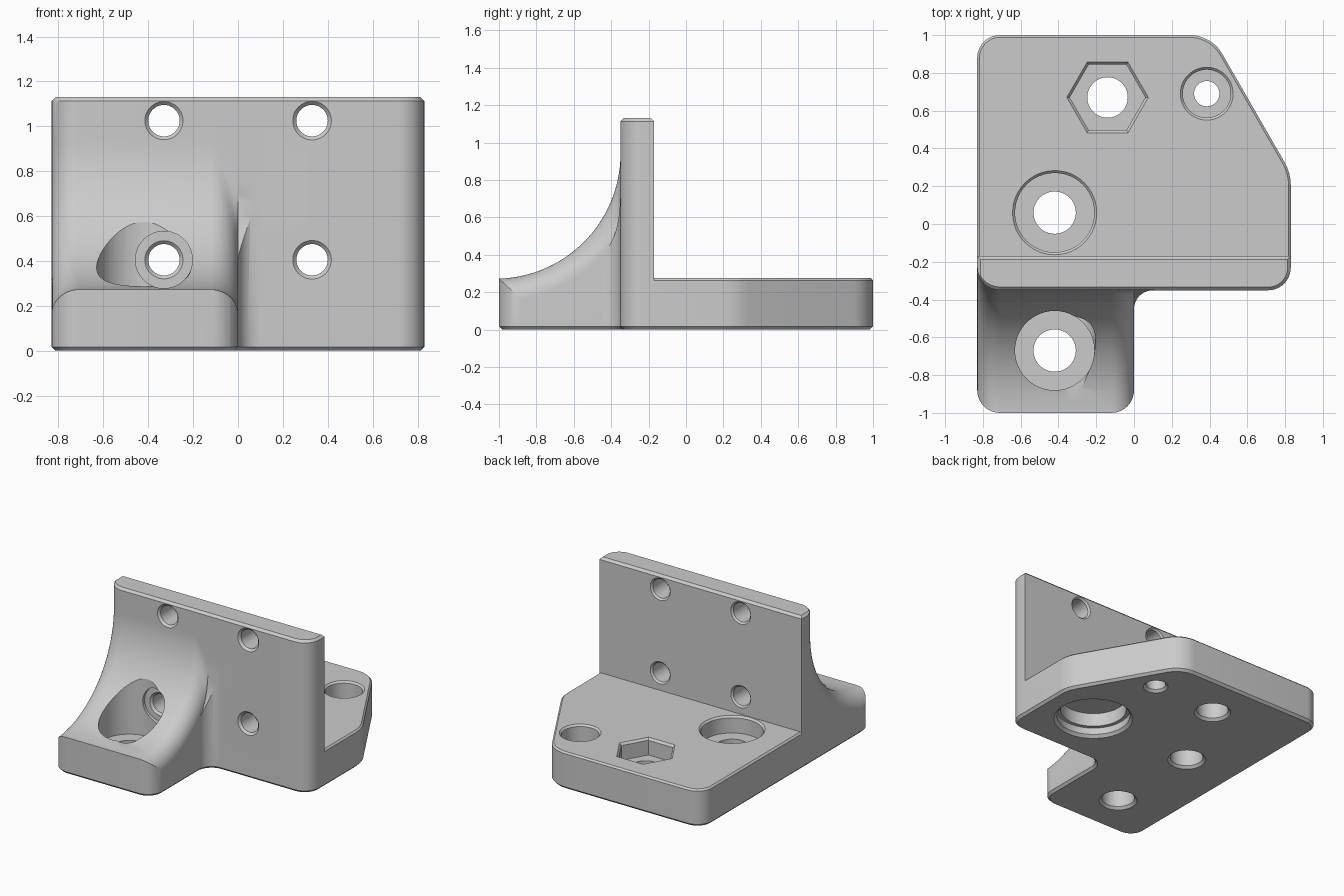
import bpy, bmesh
from math import sin, cos, pi, sqrt
from mathutils import Vector

if "Cube" in bpy.data.objects:
    bpy.data.objects.remove(bpy.data.objects["Cube"])

grey = bpy.data.materials.new("plain grey")
grey.use_nodes = True
grey.diffuse_color = (0.6, 0.6, 0.6, 1)
grey.node_tree.nodes["Principled BSDF"].inputs["Base Color"].default_value = grey.diffuse_color


def loft(name, rings):
    """Solid skinned through rings of equal point count, capped at both ends."""
    bm = bmesh.new()
    loops = [[bm.verts.new(p) for p in ring] for ring in rings]
    n = len(loops[0])
    for a, b in zip(loops, loops[1:]):
        for i in range(n):
            j = (i + 1) % n
            bm.faces.new((a[i], a[j], b[j], b[i]))
    bm.faces.new(loops[0])
    bm.faces.new(loops[-1])
    bmesh.ops.recalc_face_normals(bm, faces=bm.faces)
    mesh = bpy.data.meshes.new(name)
    bm.to_mesh(mesh)
    bm.free()
    mesh.materials.append(grey)
    obj = bpy.data.objects.new(name, mesh)
    bpy.context.collection.objects.link(obj)
    return obj


def cut(target, cutter):
    mod = target.modifiers.new("cut", "BOOLEAN")
    mod.operation = "DIFFERENCE"
    mod.solver = "EXACT"
    mod.object = cutter
    cutter.hide_render = True
    bpy.context.view_layer.objects.active = target
    bpy.ops.object.modifier_apply(modifier=mod.name)
    bpy.data.objects.remove(cutter)


def rounded(corners, steps=10):
    """Outline with an arc of the given radius at every corner."""
    pts = []
    for i, (x, y, r) in enumerate(corners):
        p = Vector((x, y, 0))
        a = (Vector((*corners[i - 1][:2], 0)) - p).normalized()
        b = (Vector((*corners[(i + 1) % len(corners)][:2], 0)) - p).normalized()
        half = a.angle(b) / 2
        t = r * cos(half) / sin(half)
        c = p + (a + b).normalized() * (r / sin(half))
        v0, v1 = (p + a * t - c).normalized(), (p + b * t - c).normalized()
        pts += [c + v0.slerp(v1, k / steps) * r for k in range(steps + 1)]
    return pts


def ring(outline, z, inset):
    out = []
    for i, p in enumerate(outline):
        t = (outline[(i + 1) % len(outline)] - outline[i - 1]).normalized()
        out.append((p.x - t.y * inset, p.y + t.x * inset, z))
    return out


PLATE, TOP, WALL_FRONT, WALL_BACK = 0.275, 1.13, -0.35, -0.17
LEFT, EDGE_R, CH = -0.83, 0.12, 0.017

outline = rounded([
    (LEFT, -1, EDGE_R), (0, -1, EDGE_R), (0, WALL_FRONT - 0.001, 0.1),
    (0.83, WALL_FRONT - 0.001, EDGE_R), (0.83, 0.27, 0.25),
    (0.41, 1, 0.2), (LEFT, 1, EDGE_R)])

# Full-height block with chamfered bottom and top
bracket = loft("mounting_bracket", [ring(outline, z, d) for z, d in
               ((0, CH), (CH, 0), (TOP - CH, 0), (TOP, CH))])

# Clear the space above the rear plate, leaving its chamfered rim
profile = [(WALL_BACK, 0.25), (WALL_BACK, TOP - CH), (WALL_BACK - 0.04, TOP - CH + 0.04),
           (1.2, TOP - CH + 0.04), (1.2, 0.25)]
rear_space = loft("rear_space", [[(x, y, z) for y, z in profile] for x in (-1, 1)])
rim = loft("plate_rim", [ring(outline, z, d) for z, d in
           ((0.2, -0.02), (PLATE - 0.032, -0.02), (PLATE, 0.012))])
cut(rear_space, rim)
cut(bracket, rear_space)

# Concave sweep over the front foot, with rounded long edges
SWEEP_R, CY, CZ = 0.67, -1.02, 0.942


def sweep_section(x):
    t = min(max(min(x - LEFT, -x), 0), EDGE_R)
    grow = EDGE_R - sqrt(max(EDGE_R ** 2 - (EDGE_R - t) ** 2, 0))
    radius = SWEEP_R + grow

    def blend(y):
        if x < LEFT / 2 or grow < 0.0001:
            return y
        k = 0.9 * grow
        h = max(k - abs(y - WALL_FRONT), 0) / k
        return min(y, WALL_FRONT) - h * h * k / 4

    pts = [(x, -1.3, CZ - radius)]
    for i in range(41):
        a = i / 40 * pi / 2
        pts.append((x, blend(CY + radius * sin(a)), CZ - radius * cos(a)))
    y = blend(CY + radius)
    return pts + [(x, y, TOP - CH), (x, y + 0.04, TOP - CH + 0.04), (x, -1.3, TOP - CH + 0.04)]


arc = [EDGE_R * (1 - cos(i / 12 * pi / 2)) for i in range(13)]
stations = [LEFT - 0.02] + [LEFT + a for a in arc] + [-a for a in reversed(arc)] + [0.105]
cut(bracket, loft("front_sweep", [sweep_section(x) for x in stations]))


# Holes: stacks of (position along axis, radius)
def bore(x, other, steps, horizontal=False, sides=48):
    rings = []
    for s, r in steps:
        pts = [(x + r * cos(2 * pi * i / sides), other + r * sin(2 * pi * i / sides))
               for i in range(sides)]
        rings.append([(u, s, v) if horizontal else (u, v, s) for u, v in pts])
    cut(bracket, loft("bore", rings))


FLOOR = 0.15


def through(x, y, r):
    bore(x, y, ((-0.02, r + 0.038), (0.018, r), (0.6, r)))


def recess(x, y, r, sides=48, rim=0.013):
    bore(x, y, ((FLOOR, r), (PLATE - rim, r), (PLATE, r + rim), (PLATE + 0.7, r + rim)), sides=sides)


# Rear counterbore, hex nut pocket and small corner counterbore
recess(-0.42, 0.06, 0.21)
through(-0.42, 0.06, 0.112)
recess(-0.14, 0.67, 0.2, sides=6, rim=0.016)
through(-0.14, 0.67, 0.107)
recess(0.385, 0.69, 0.127)
through(0.385, 0.69, 0.067)

# Front foot counterbore breaking through the sweep
bore(-0.42, -0.67, ((FLOOR, 0.21), (1.0, 0.21)))
through(-0.42, -0.67, 0.112)

# Stepped blind pocket in the underside
bore(0.43, 0.08, ((-0.02, 0.29), (0.02, 0.25), (0.07, 0.25), (0.071, 0.225), (0.17, 0.225)))

# Wall screw holes, the lower one over the foot counterbored
SEAT = -0.44
bore(-0.33, 0.405, ((-1.1, 0.127), (SEAT, 0.127)), horizontal=True)
for x, z, front in ((-0.33, 1.025, WALL_FRONT), (0.33, 1.025, WALL_FRONT),
                    (0.33, 0.405, WALL_FRONT), (-0.33, 0.405, SEAT)):
    bore(x, z, ((front - 0.02, 0.105), (front + 0.015, 0.07), (WALL_BACK - 0.012, 0.07),
                (WALL_BACK + 0.02, 0.102)), horizontal=True)

# Smooth curved faces, crisp edges
bpy.ops.object.select_all(action="DESELECT")
bracket.select_set(True)
bpy.context.view_layer.objects.active = bracket
bpy.ops.object.shade_smooth_by_angle(angle=pi / 7)
